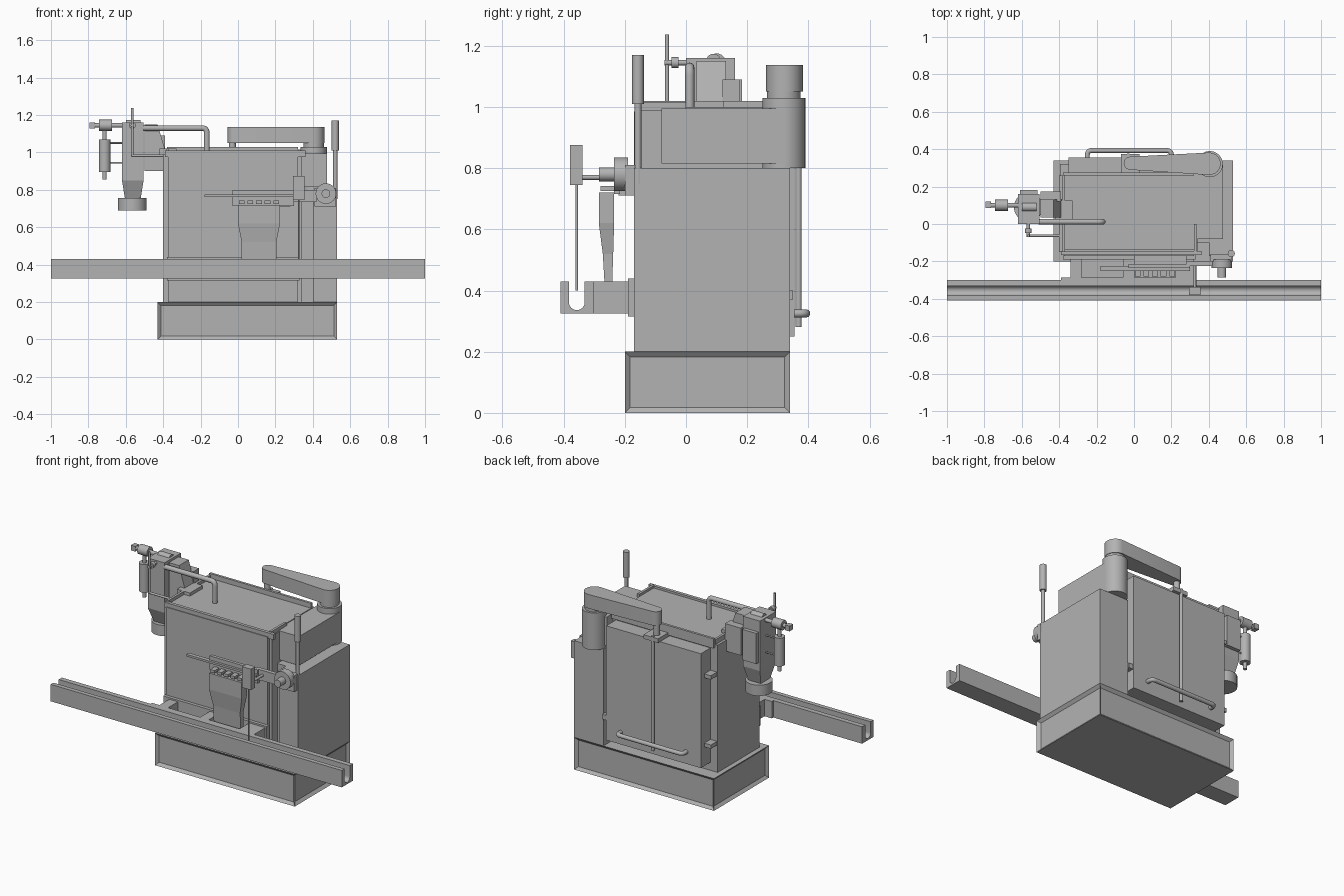
import bpy, bmesh, math
from mathutils import Vector

old = bpy.data.objects.get("Cube")
if old:
    bpy.data.objects.remove(old, do_unlink=True)

grey = bpy.data.materials.new("machine_grey")
grey.use_nodes = True
grey.diffuse_color = (0.45, 0.45, 0.45, 1)
grey.node_tree.nodes["Principled BSDF"].inputs["Base Color"].default_value = (0.45, 0.45, 0.45, 1)


def finish(name, bm, smooth=False):
    bmesh.ops.recalc_face_normals(bm, faces=bm.faces[:])
    mesh = bpy.data.meshes.new(name)
    bm.to_mesh(mesh)
    bm.free()
    mesh.materials.append(grey)
    ob = bpy.data.objects.new(name, mesh)
    bpy.context.collection.objects.link(ob)
    if smooth:
        bpy.ops.object.select_all(action='DESELECT')
        ob.select_set(True)
        bpy.context.view_layer.objects.active = ob
        bpy.ops.object.shade_smooth_by_angle(angle=math.radians(35))
    return ob


def loft(name, lower, upper, smooth=False):
    """Solid between two matching outlines."""
    bm = bmesh.new()
    a = [bm.verts.new(p) for p in lower]
    b = [bm.verts.new(p) for p in upper]
    bm.faces.new(a)
    bm.faces.new(b)
    for i in range(len(a)):
        j = (i + 1) % len(a)
        bm.faces.new((a[i], a[j], b[j], b[i]))
    return finish(name, bm, smooth)


def rect(x0, x1, y0, y1, z):
    return [(x0, y0, z), (x1, y0, z), (x1, y1, z), (x0, y1, z)]


def box(name, x, y, z):
    return loft(name, rect(*x, *y, z[0]), rect(*x, *y, z[1]))


def rod(name, start, end, r, sides=24):
    start, end = Vector(start), Vector(end)
    turn = (end - start).to_track_quat('Z', 'Y')
    ring = [turn @ Vector((r * math.cos(t), r * math.sin(t), 0))
            for t in (math.tau * i / sides for i in range(sides))]
    return loft(name, [start + p for p in ring], [end + p for p in ring], True)


def pipe(name, pts, r, bend=0.025):
    """Bent tube with rounded corners."""
    pts = [Vector(p) for p in pts]
    path = [pts[0]]
    for a, b, c in zip(pts, pts[1:], pts[2:]):
        p, q = b + (a - b).normalized() * bend, b + (c - b).normalized() * bend
        path += [p * (1 - t) ** 2 + b * 2 * t * (1 - t) + q * t * t
                 for t in (i / 6 for i in range(7))]
    path.append(pts[-1])
    bm = bmesh.new()
    rings = []
    for i, p in enumerate(path):
        d = path[min(i + 1, len(path) - 1)] - path[max(i - 1, 0)]
        n = (pts[1] - pts[0]).cross(pts[2] - pts[1]).normalized()
        s = d.normalized().cross(n)
        rings.append([bm.verts.new(p + r * (n * math.cos(t) + s * math.sin(t)))
                      for t in (math.tau * k / 16 for k in range(16))])
    for a, b in zip(rings, rings[1:]):
        for k in range(16):
            bm.faces.new((a[k], a[k - 1], b[k - 1], b[k]))
    bm.faces.new(rings[0])
    bm.faces.new(rings[-1])
    return finish(name, bm, True)


# Plinth with a recessed panel on each side
base = box("base", (-0.43, 0.53), (-0.2, 0.34), (0, 0.2))
bm = bmesh.new()
bm.from_mesh(base.data)
sides = [f for f in bm.faces if abs(f.normal.z) < 0.5]
bmesh.ops.inset_individual(bm, faces=sides, thickness=0.025, depth=-0.015)
bm.to_mesh(base.data)
bm.free()

# Cabinet
box("main_body", (-0.40, 0.34), (-0.15, 0.26), (0.2, 0.99))
box("front_panel", (-0.375, 0.32), (-0.17, -0.15), (0.2, 0.985))
box("top_plate", (-0.38, 0.32), (-0.14, 0.26), (0.99, 1.0))
box("side_cabinet", (0.40, 0.53), (-0.17, 0.34), (0.2, 0.8))
box("cabinet_link", (0.33, 0.41), (-0.1, 0.34), (0.2, 0.8))
box("front_top_rail", (-0.39, 0.36), (-0.165, -0.145), (0.975, 1.01))
box("left_top_rail", (-0.385, -0.37), (-0.15, 0.26), (0.99, 1.02))
box("right_top_rail", (0.32, 0.335), (-0.15, 0.0), (0.99, 1.015))
box("rear_top_rim", (-0.38, 0.32), (0.26, 0.275), (0.97, 1.03))

# Rear door, hinges, latch rod and handle
box("rear_door", (-0.35, 0.30), (0.25, 0.355), (0.25, 0.96))
for i, z in enumerate((0.38, 0.81)):
    box(f"door_hinge_{i}", (-0.395, -0.345), (0.25, 0.32), (z - 0.012, z + 0.012))
box("door_latch", (0.295, 0.33), (0.3, 0.35), (0.37, 0.4))
rod("latch_rod", (-0.03, 0.368, 0.28), (-0.03, 0.368, 0.99), 0.01)
box("latch_rod_bracket", (-0.07, 0.03), (0.26, 0.375), (0.96, 0.985))
rod("latch_pin", (-0.03, 0.33, 0.98), (-0.03, 0.33, 1.06), 0.018)
pipe("door_handle", [(-0.25, 0.35, 0.325), (-0.25, 0.393, 0.325),
                     (0.2, 0.393, 0.325), (0.2, 0.35, 0.325)], 0.013)

# Pivot housing and swing arm
box("pivot_housing", (0.32, 0.475), (-0.08, 0.32), (0.815, 0.995))
rod("pivot_drum", (0.405, 0.32, 0.8), (0.405, 0.32, 1.03), 0.07, 32)
rod("pivot_post", (0.405, 0.32, 1.0), (0.405, 0.32, 1.06), 0.055, 32)
outline = []
for cx, cy, r, first in ((0.403, 0.322, 0.06, -90), (-0.02, 0.325, 0.035, 90)):
    for k in range(13):
        t = math.radians(first + 15 * k)
        outline.append((cx + r * math.cos(t), cy + r * math.sin(t)))
loft("swing_arm", [(x, y, 1.05) for x, y in outline],
     [(x, y, 1.137) for x, y in outline], True)

# Long feed rail, a U channel with a round bottom
groove = [(-0.357 + 0.026 * math.cos(t), 0.362 + 0.026 * math.sin(t))
          for t in (-math.pi * k / 12 for k in range(13))]
profile = [(-0.41, 0.325), (-0.3, 0.325), (-0.3, 0.43), (-0.331, 0.43)]
profile += groove + [(-0.383, 0.43), (-0.41, 0.43)]
loft("feed_rail", [(-1, y, z) for y, z in profile], [(1, y, z) for y, z in profile], True)

# Rail bracket, an open tray with cross walls
box("bracket_back", (-0.38, 0.33), (-0.19, -0.16), (0.315, 0.44))
box("bracket_floor", (-0.34, 0.32), (-0.3, -0.18), (0.325, 0.345))
box("bracket_front", (-0.39, 0.32), (-0.305, -0.285), (0.325, 0.43))
for i, (a, b) in enumerate(((-0.34, -0.28), (-0.06, 0.0), (0.21, 0.32))):
    box(f"bracket_wall_{i}", (a, b), (-0.3, -0.17), (0.325, 0.43))

# Feed chute
loft("chute_hopper", rect(0.0, 0.225, -0.285, -0.235, 0.62),
     rect(0.0, 0.225, -0.285, -0.235, 0.72))
loft("chute_taper", rect(0.02, 0.205, -0.272, -0.238, 0.52),
     rect(0.0, 0.225, -0.285, -0.235, 0.62))
loft("chute_spout", rect(0.02, 0.205, -0.265, -0.242, 0.40),
     rect(0.02, 0.205, -0.272, -0.238, 0.52))
box("chute_back_plate", (-0.03, 0.3), (-0.235, -0.215), (0.715, 0.8))
box("chute_mount", (0.0, 0.28), (-0.22, -0.16), (0.71, 0.76))
box("chute_blade", (-0.18, 0.3), (-0.25, -0.225), (0.762, 0.775))
for i in range(5):
    x = 0.005 + 0.046 * i
    box(f"chute_tooth_{i}", (x, x + 0.03), (-0.28, -0.23), (0.725, 0.742))

# Slide stop with its guide wire
box("stop_block", (0.295, 0.355), (-0.38, -0.338), (0.745, 0.875))
rod("stop_wire", (0.325, -0.357, 0.4), (0.325, -0.357, 0.76), 0.004, 12)
rod("stop_arm", (0.325, -0.34, 0.77), (0.325, -0.2, 0.77), 0.008)
box("stop_bar", (0.28, 0.42), (-0.225, -0.2), (0.735, 0.8))

# Lever hub and hand lever
box("hub_bracket", (0.41, 0.525), (-0.2, -0.16), (0.71, 0.81))
rod("hub_disc", (0.47, -0.235, 0.78), (0.47, -0.19, 0.78), 0.055, 32)
rod("hub_boss", (0.47, -0.285, 0.78), (0.47, -0.23, 0.78), 0.023)
rod("lever_rod", (0.52, -0.157, 0.75), (0.52, -0.157, 1.02), 0.011)
rod("lever_grip", (0.52, -0.157, 1.01), (0.52, -0.157, 1.17), 0.019)

# Pouring head and the neck that carries it
neck = [(-0.5, 0.9), (-0.385, 0.9), (-0.385, 1.0), (-0.43, 1.15), (-0.5, 1.15)]
loft("head_neck", [(x, 0.035, z) for x, z in neck], [(x, 0.13, z) for x, z in neck])
box("neck_foot", (-0.42, -0.33), (0.0, 0.125), (0.98, 1.02))
box("neck_rear_block", (-0.5, -0.39), (0.12, 0.175), (0.92, 1.09))
box("head_box", (-0.62, -0.505), (0.0, 0.16), (0.85, 1.16))
box("head_rear_cover", (-0.61, -0.515), (0.15, 0.183), (0.9, 1.09))
loft("head_taper", rect(-0.605, -0.52, 0.04, 0.13, 0.755),
     rect(-0.62, -0.505, 0.0, 0.16, 0.85))
rod("head_nozzle", (-0.565, 0.09, 0.69), (-0.565, 0.09, 0.757), 0.077, 32)
rod("head_cap", (-0.6, 0.09, 1.15), (-0.52, 0.09, 1.15), 0.024)

# Actuator beside the head
rod("actuator_body", (-0.713, 0.1, 0.895), (-0.713, 0.1, 1.07), 0.031)
rod("actuator_stem", (-0.713, 0.1, 0.855), (-0.713, 0.1, 1.13), 0.011)
rod("actuator_joint", (-0.742, 0.1, 1.145), (-0.675, 0.1, 1.145), 0.03)
rod("actuator_shaft", (-0.78, 0.1, 1.145), (-0.6, 0.1, 1.145), 0.012)
box("actuator_tip", (-0.795, -0.765), (0.085, 0.12), (1.128, 1.16))
for i, z in enumerate((0.945, 1.05)):
    rod(f"actuator_pin_{i}", (-0.713, 0.1, z), (-0.61, 0.1, z), 0.005, 12)

# Supply pipe and control rods
pipe("supply_pipe", [(-0.51, 0.012, 1.13), (-0.167, 0.012, 1.13),
                     (-0.167, 0.012, 0.99)], 0.015)
rod("control_stick", (-0.565, -0.062, 0.98), (-0.565, -0.062, 1.237), 0.007, 16)
rod("control_knuckle", (-0.565, -0.048, 1.145), (-0.565, -0.025, 1.145), 0.018)
rod("control_link", (-0.565, -0.07, 1.145), (-0.565, 0.01, 1.145), 0.009, 16)
rod("control_arm", (-0.57, -0.062, 0.983), (-0.39, -0.062, 0.983), 0.007, 16)
